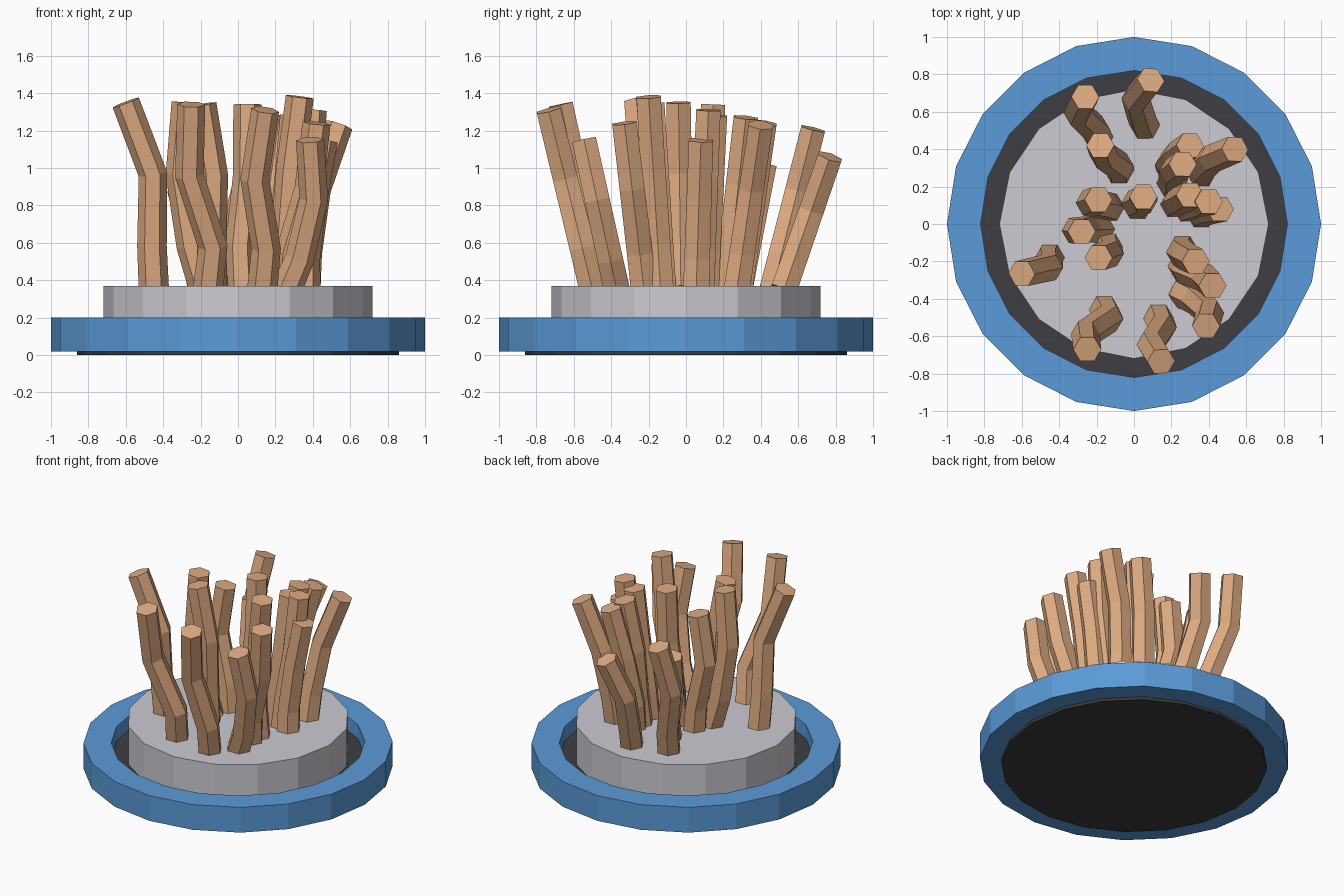
import bpy, bmesh, math
from mathutils import Vector

if "Cube" in bpy.data.objects:
    bpy.data.objects.remove(bpy.data.objects["Cube"])


def mat(name, hexcol):
    m = bpy.data.materials.new(name)
    c = [int(hexcol[i:i + 2], 16) / 255 for i in (0, 2, 4)]
    m.diffuse_color = [((v + 0.055) / 1.055) ** 2.4 if v > 0.04 else v / 12.92 for v in c] + [1]
    m.use_nodes = True
    m.node_tree.nodes["Principled BSDF"].inputs["Base Color"].default_value = m.diffuse_color
    return m


BLUE = mat("blue", "5B9BD8")
GREY = mat("light grey", "CBCBD2")
DARK = mat("charcoal", "3E3D44")
BLACK = mat("black", "3A3A3A")
TAN = mat("tan", "DEAB82")


def finish(bm, name, material):
    bmesh.ops.recalc_face_normals(bm, faces=bm.faces)
    me = bpy.data.meshes.new(name)
    bm.to_mesh(me)
    bm.free()
    me.materials.append(material)
    ob = bpy.data.objects.new(name, me)
    bpy.context.collection.objects.link(ob)
    return ob


def loft(bm, rings, closed=False):
    """Skin rings of points; cap the ends, or join last to first when closed."""
    vs = [[bm.verts.new(p) for p in r] for r in rings]
    n = len(vs[0])
    pairs = list(zip(vs, vs[1:])) + ([(vs[-1], vs[0])] if closed else [])
    for a, b in pairs:
        for i in range(n):
            j = (i + 1) % n
            bm.faces.new((a[i], a[j], b[j], b[i]))
    if not closed:
        bm.faces.new(vs[0])
        bm.faces.new(vs[-1])


def lathe(name, profile, sides, material, closed=False):
    bm = bmesh.new()
    loft(bm, [[(r * math.cos(2 * math.pi * i / sides), r * math.sin(2 * math.pi * i / sides), z)
               for i in range(sides)] for r, z in profile], closed)
    return finish(bm, name, material)


# round base
lathe("foot", [(0.86, 0), (0.86, 0.02)], 20, BLACK)
lathe("tray_floor", [(0.83, 0.02), (0.83, 0.1)], 20, DARK)
lathe("outer_ring", [(1, 0.02), (1, 0.2), (0.82, 0.2), (0.82, 0.02)], 20, BLUE, True)
lathe("pedestal", [(0.72, 0.1), (0.72, 0.37)], 16, GREY)

# bent stalks: x at base, two bends and tip, then tip y and tip z
STALKS = [
    (-.19, -.21, -.30, -.26, .68, 1.21), (.06, .04, .01, .09, .77, 1.06),
    (-.08, -.08, -.16, -.18, .42, 1.02), (.20, .19, .23, .30, .42, 1.24),
    (.20, .21, .21, .26, .32, 1.27), (.36, .37, .42, .54, .40, 1.23),
    (.22, .23, .27, .30, .155, 1.28), (.29, .31, .37, .40, .12, 1.31),
    (.36, .36, .40, .46, .08, 1.15), (-.13, -.15, -.235, -.19, .13, 1.22),
    (.02, .01, .05, .05, .145, 1.34), (-.18, -.25, -.31, -.28, -.04, 1.35),
    (-.14, -.14, -.13, -.19, -.18, 1.34), (-.45, -.46, -.455, -.60, -.265, 1.35),
    (-.16, -.135, -.26, -.25, -.67, 1.34), (.13, .15, .09, .145, -.735, 1.31),
    (.26, .25, .28, .33, -.20, 1.38), (.26, .28, .38, .42, -.33, 1.24),
    (.26, .33, .405, .385, -.545, 1.15),
]


def stalk(name, x0, x1, x2, x3, y, z):
    zs = [0.35, 0.2 + (z - 0.2) / 3, 0.2 + (z - 0.2) * 2 / 3, z]
    # y leans outward in a straight line
    pts = [Vector((x, y * (0.68 + 0.32 * (h - 0.35) / (z - 0.35)), h))
           for x, h in zip((x0, x1, x2, x3), zs)]
    rings = []
    for k, p in enumerate(pts):
        t = (pts[min(k + 1, 3)] - p).normalized() + (p - pts[max(k - 1, 0)]).normalized()
        t.normalize()
        u = (Vector((1, 0, 0)) - t * t.x).normalized()
        v = t.cross(u)
        r = 0.081 - 0.002 * k
        rings.append([p + r * (u * math.cos(a * math.pi / 3) + v * math.sin(a * math.pi / 3))
                      for a in range(6)])
    bm = bmesh.new()
    loft(bm, rings)
    return finish(bm, name, TAN)


for i, s in enumerate(STALKS):
    stalk(f"stalk_{i + 1}", *s)
